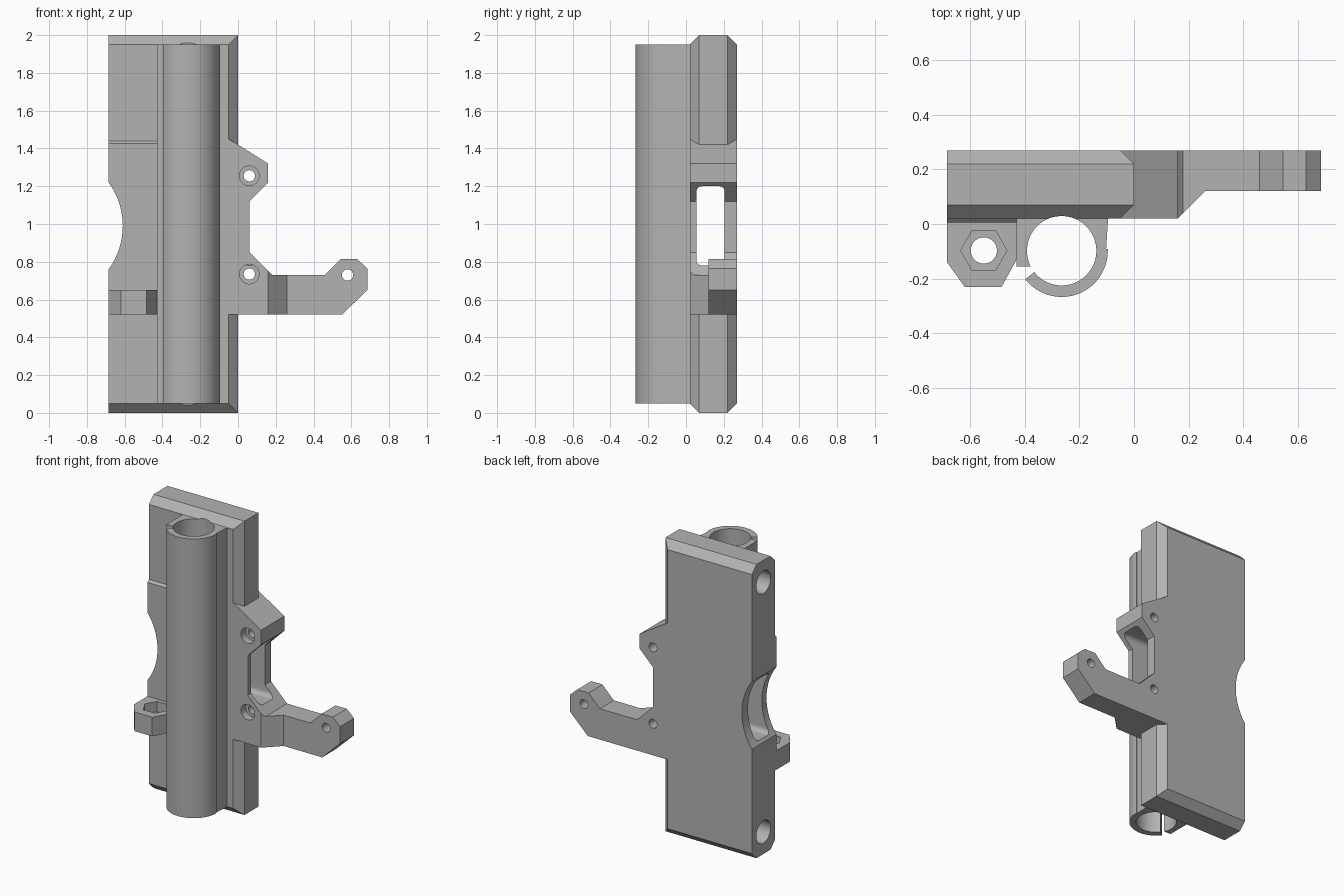
import bpy, bmesh, math

if "Cube" in bpy.data.objects:
    bpy.data.objects.remove(bpy.data.objects["Cube"])

grey = bpy.data.materials.new("plain grey")
grey.diffuse_color = (0.45, 0.45, 0.45, 1)
grey.use_nodes = True
grey.node_tree.nodes["Principled BSDF"].inputs["Base Color"].default_value = grey.diffuse_color


def prism(name, pts, axis, lo, hi):
    """Extrude a 2D outline along an axis; outline is xy, xz or yz."""
    place = {"z": lambda a, b, h: (a, b, h),
             "y": lambda a, b, h: (a, h, b),
             "x": lambda a, b, h: (h, a, b)}[axis]
    bm = bmesh.new()
    rings = [[bm.verts.new(place(a, b, h)) for a, b in pts] for h in (lo, hi)]
    n = len(pts)
    for ring in rings:
        bm.faces.new(ring)
    for i in range(n):
        j = (i + 1) % n
        bm.faces.new((rings[0][i], rings[0][j], rings[1][j], rings[1][i]))
    bmesh.ops.recalc_face_normals(bm, faces=bm.faces)
    mesh = bpy.data.meshes.new(name)
    bm.to_mesh(mesh)
    bm.free()
    mesh.materials.append(grey)
    ob = bpy.data.objects.new(name, mesh)
    bpy.context.collection.objects.link(ob)
    return ob


def arc(cx, cy, r, a0=0, a1=360, n=64):
    full = a1 - a0 == 360
    steps = n if full else n + 1
    angles = [math.radians(a0 + (a1 - a0) * i / n) for i in range(steps)]
    return [(cx + r * math.cos(a), cy + r * math.sin(a)) for a in angles]


def rect(a0, b0, a1, b1):
    return [(a0, b0), (a1, b0), (a1, b1), (a0, b1)]


def combine(target, tool, operation):
    """Apply a boolean and discard the tool."""
    mod = target.modifiers.new("shape", "BOOLEAN")
    mod.object, mod.operation, mod.solver = tool, operation, "EXACT"
    bpy.context.view_layer.objects.active = target
    bpy.ops.object.modifier_apply(modifier=mod.name)
    bpy.data.objects.remove(tool)


# Main block, chamfered on top, bottom and the right-hand edges
L, F, B, C = -0.685, 0.02, 0.27, 0.05
body = prism("carriage_body", [(L, F), (-C, F), (0, F + C), (0, B - C), (-C, B), (L, B)], "z", 0, 2)
ends = prism("end_chamfers", [(F, C), (F + C, 0), (B - C, 0), (B, C),
                              (B, 2 - C), (B - C, 2), (F + C, 2), (F, 2 - C)], "x", -1, 1)
combine(body, ends, "INTERSECT")

# Side flange with ear and arm; the arm is thinner than the flange
flange = prism("flange_arm", [(-0.3, 0.52), (0.55, 0.52), (0.685, 0.65), (0.685, 0.765),
                              (0.63, 0.815), (0.545, 0.815), (0.46, 0.73), (0.18, 0.73),
                              (0.06, 0.85), (0.06, 1.12), (0.16, 1.22), (0.16, 1.32),
                              (0, 1.42), (-0.05, 1.45), (-0.3, 1.45)], "y", F, B)
combine(flange, prism("arm_relief", [(0.06, -0.08), (1, -0.08), (1, 0.12), (0.26, 0.12)],
                      "z", 0, 2), "DIFFERENCE")
combine(body, flange, "UNION")

# Raised pad on the front left
combine(body, prism("front_pad", [(0.1, 0.52), (0.005, 0.52), (0.005, 1.425), (F, 1.44), (0.1, 1.44)],
                    "x", L, -0.35), "UNION")

# Split bearing clip: a block behind and an open ring in front
cx, cy, bore = -0.265, -0.098, 0.127
combine(body, prism("clip_block", [(-0.43, 0.1), (-0.43, -0.155), (-0.3, -0.155), (-0.2, -0.1),
                                   (-0.105, -0.14), (-0.095, F), (-0.095, 0.1)],
                    "z", 0.05, 1.95), "UNION")
ring = arc(cx, cy, 0.169, 218, 362) + arc(cx, cy, bore - 0.01, 362, 218)
combine(body, prism("clip_ring", ring, "z", 0.05, 1.95), "UNION")

# Nut holder on the front left
combine(body, prism("nut_holder", [(L, 0.1), (L, -0.14), (-0.62, -0.23), (-0.485, -0.23),
                                   (-0.435, -0.14), (-0.42, -0.1), (-0.42, 0.1)],
                    "z", 0.52, 0.65), "UNION")

cutters = [
    # Bearing bore
    prism("bore", arc(cx, cy, bore, n=96), "z", -0.1, 2.1),
    # Nut pocket and its screw hole
    prism("nut_pocket", arc(-0.55, -0.097, 0.085, n=6), "z", 0.58, 0.7),
    prism("nut_screw_hole", arc(-0.55, -0.097, 0.048, n=32), "z", 0.4, 0.7),
    # Round bite in the left side
    prism("side_bite", arc(-1.0, 0.99, 0.39, n=96), "y", -0.05, 0.4),
    # Tunnel running from side to side, with rounded corners
    prism("tunnel", arc(0.175, 1.17, 0.03, 0, 90, 8) + arc(0.085, 1.17, 0.03, 90, 180, 8)
          + arc(0.085, 0.81, 0.03, 180, 270, 8) + arc(0.175, 0.81, 0.03, 270, 360, 8), "x", -1, 0.3),
    # Screw hole at the arm tip
    prism("arm_hole", arc(0.58, 0.73, 0.03, n=32), "y", 0, 0.4),
]
for z in (0.735, 1.255):  # stepped screw holes in the flange
    cutters.append(prism("flange_hole", arc(0.06, z, 0.03, n=32), "y", -0.1, 0.4))
    cutters.append(prism("flange_counterbore", arc(0.06, z, 0.052, n=32), "y", -0.1, 0.07))
for z in (0.15, 1.85):  # blind rod holes in the left side
    cutters.append(prism("rod_hole", arc(0.145, z, 0.077, n=48), "x", -1, -0.06))
for cutter in cutters:
    combine(body, cutter, "DIFFERENCE")

# Smooth the round surfaces, keep edges sharp
bpy.ops.object.select_all(action="DESELECT")
body.select_set(True)
bpy.context.view_layer.objects.active = body
bpy.ops.object.shade_smooth_by_angle(angle=math.radians(20))
